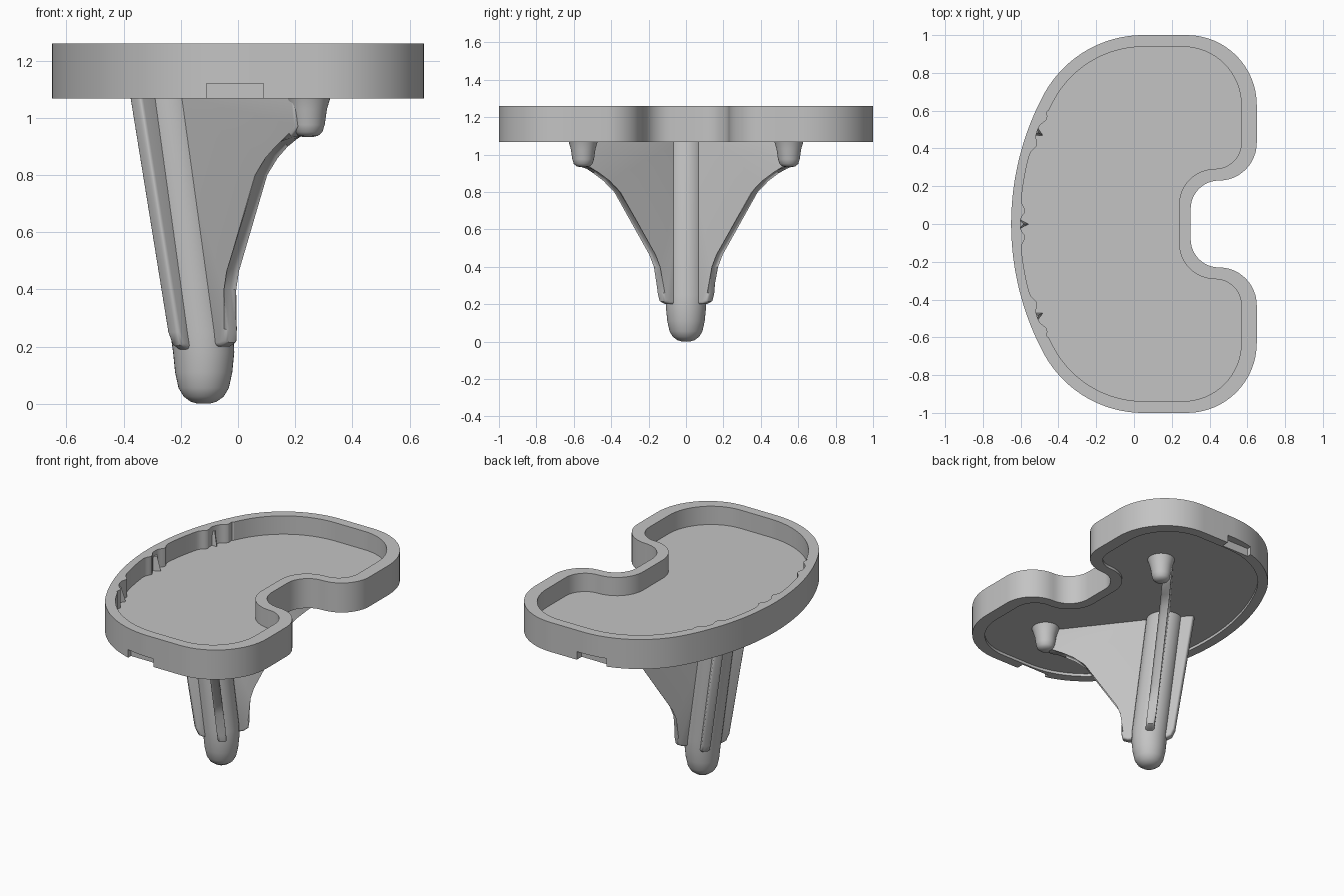
import bpy, bmesh, math
from mathutils import Vector

if "Cube" in bpy.data.objects:
    bpy.data.objects.remove(bpy.data.objects["Cube"])

grey = bpy.data.materials.new("plain_grey")
grey.use_nodes = True
tone = (0.55, 0.55, 0.55, 1)
grey.diffuse_color = tone
grey.node_tree.nodes["Principled BSDF"].inputs["Base Color"].default_value = tone

BOTTOM, TOP, FLOOR, UNDER = 1.067, 1.26, 1.14, 1.085
CLIPS = (-0.49, 0, 0.49)


def smooth(obj, angle):
    bpy.ops.object.select_all(action='DESELECT')
    obj.select_set(True)
    bpy.context.view_layer.objects.active = obj
    bpy.ops.object.shade_smooth_by_angle(angle=math.radians(angle))


def make(name, bm, angle=0):
    bmesh.ops.recalc_face_normals(bm, faces=bm.faces)
    mesh = bpy.data.meshes.new(name)
    bm.to_mesh(mesh)
    bm.free()
    mesh.materials.append(grey)
    obj = bpy.data.objects.new(name, mesh)
    bpy.context.collection.objects.link(obj)
    if angle:
        smooth(obj, angle)
    return obj


def arc(cx, cy, r, a, b, n):
    steps = [math.radians(a + (b - a) * i / n) for i in range(n + 1)]
    return [(cx + r * math.cos(t), cy + r * math.sin(t)) for t in steps]


def outline(d=0.0, s=0.0, ridges=False):
    """Kidney outline inset by d, with the right-hand side moved in by s."""
    half = arc(0.8, 0, 1.45 - d, 180, 151.93, 60)
    half += arc(0.05, 0.4, 0.6 - d, 151.93, 90, 40)[1:]
    if ridges:
        # the back wall is thinner, with a rounded ridge on each side of a clip
        for i, (x, y) in enumerate(half):
            if x < 0 and y < 0.6:
                gap = min(abs(y - c) for c in CLIPS) - 0.07
                out = 0.014 - 0.024 * math.exp(-(gap / 0.03) ** 2)
                v = Vector((x - 0.8, y)).normalized() * out
                half[i] = (x + v.x, y + v.y)
    half += arc(0.28 - s, 0.63, 0.37 - d, 90, 0, 16)
    half += arc(0.45 - s, 0.43, 0.2 - d, 0, -90, 12)
    half += arc(0.45 - s, 0.08 + s, 0.15 + d - s, 270 - 180, 180, 12)[1:]
    return half + [(x, -y) for x, y in reversed(half[1:])]


def loft(bm, rings):
    loops = [[bm.verts.new(p) for p in ring] for ring in rings]
    n = len(loops[0])
    for a, b in zip(loops, loops[1:]):
        for i in range(n):
            j = (i + 1) % n
            bm.faces.new((a[i], a[j], b[j], b[i]))
    bm.faces.new(loops[0])
    bm.faces.new(loops[-1])


# Kidney tray: recessed underside, outer wall, rim and inner floor
outer, recess, inner = outline(), outline(0.062, 0.02), outline(0.062, 0.02, True)
bm = bmesh.new()
loft(bm, [[(x, y, z) for x, y in shape] for shape, z in
          ((recess, UNDER), (recess, BOTTOM), (outer, BOTTOM),
           (outer, TOP), (inner, TOP), (inner, FLOOR))])
tray = make("tray", bm)

# Shallow notches under the two ends of the tray
for side in (-1, 1):
    bm = bmesh.new()
    bmesh.ops.create_cube(bm, size=1)
    for v in bm.verts:
        v.co = (v.co.x * 0.2 - 0.01, side + v.co.y * 0.1, 1.07 + v.co.z * 0.1)
    cutter = make("notch_cutter", bm)
    cutter.hide_render = True
    bpy.context.view_layer.objects.active = tray
    mod = tray.modifiers.new("notch", 'BOOLEAN')
    mod.object, mod.operation, mod.solver = cutter, 'DIFFERENCE', 'EXACT'
    bpy.ops.object.modifier_apply(modifier=mod.name)
    bpy.data.objects.remove(cutter)
smooth(tray, 25)

# Small sloped clips on the inside of the back wall
for y, x in zip(CLIPS, (-0.52, -0.6, -0.52)):
    out = Vector((x - 0.4, y)).normalized()
    base = Vector((x, y)) + out * 0.01
    side = Vector((-out.y, out.x)) * 0.028
    bm = bmesh.new()
    loft(bm, [[(p.x, p.y, z) for p in (base + side, base - side, base - out * reach)]
              for z, reach in ((FLOOR - 0.01, 0.055), (TOP - 0.03, 0.025))])
    make("wall_clip", bm)


def axis_x(z):
    return -0.12 - 0.138 * max(0, z - 0.2)


def turned(name, profile, centre):
    """Round part from (radius, z) pairs; centre gives the axis at a height."""
    bm = bmesh.new()
    rings = []
    for r, z in profile:
        cx, cy = centre(z)
        rings.append([(x, y, z) for x, y in arc(cx, cy, r, 0, 360, 40)[:-1]])
    loft(bm, rings)
    make(name, bm, 50)


# Leaning round stem with a domed tip
turned("stem", [(0.02, 0), (0.045, 0.007), (0.07, 0.025), (0.088, 0.055), (0.1, 0.11),
                (0.107, 0.18), (0.11, 0.25), (0.11, 1.1)], lambda z: (axis_x(z), 0))

# Four fins in a cross: two wide brackets to the right, two narrow ribs to the left
wide = [(0.13, 0.2), (0.165, 0.215), (0.178, 0.26), (0.182, 0.4), (0.215, 0.47),
        (0.465, 0.8), (0.53, 0.87), (0.6, 0.912), (0.7, 0.933), (0.74, 0.97), (0.75, 1.1)]
narrow = [(0.11, 0.19), (0.14, 0.205), (0.155, 0.25), (0.185, 1.1)]


def fin(name, shape, dx, dy):
    points = [(0, 0.2)] + shape + [(0, 1.1)]
    across = Vector((-dy, dx, 0)) * 0.027
    bm = bmesh.new()
    loft(bm, [[Vector((axis_x(z) + dx * r, dy * r, z)) + across * k for r, z in points]
              for k in (-1, 1)])
    edges = [e for e in bm.edges if any(len(f.verts) > 4 for f in e.link_faces)]
    bmesh.ops.bevel(bm, geom=edges, offset=0.014, segments=3, profile=0.5,
                    affect='EDGES', clamp_overlap=True)
    make(name, bm, 40)


for label, sy in (("front", -1), ("back", 1)):
    fin(label + "_wide_fin", wide, 0.61, sy * 0.79)
    fin(label + "_narrow_fin", narrow, -0.66, sy * 0.75)
    # Flared foot where the wide fin meets the tray
    turned(label + "_fin_foot", [(0.015, 0.932), (0.035, 0.937), (0.05, 0.95), (0.058, 0.975),
                                 (0.066, 1.03), (0.078, 1.07), (0.085, 1.09)],
           lambda z: (0.245, sy * 0.55))
